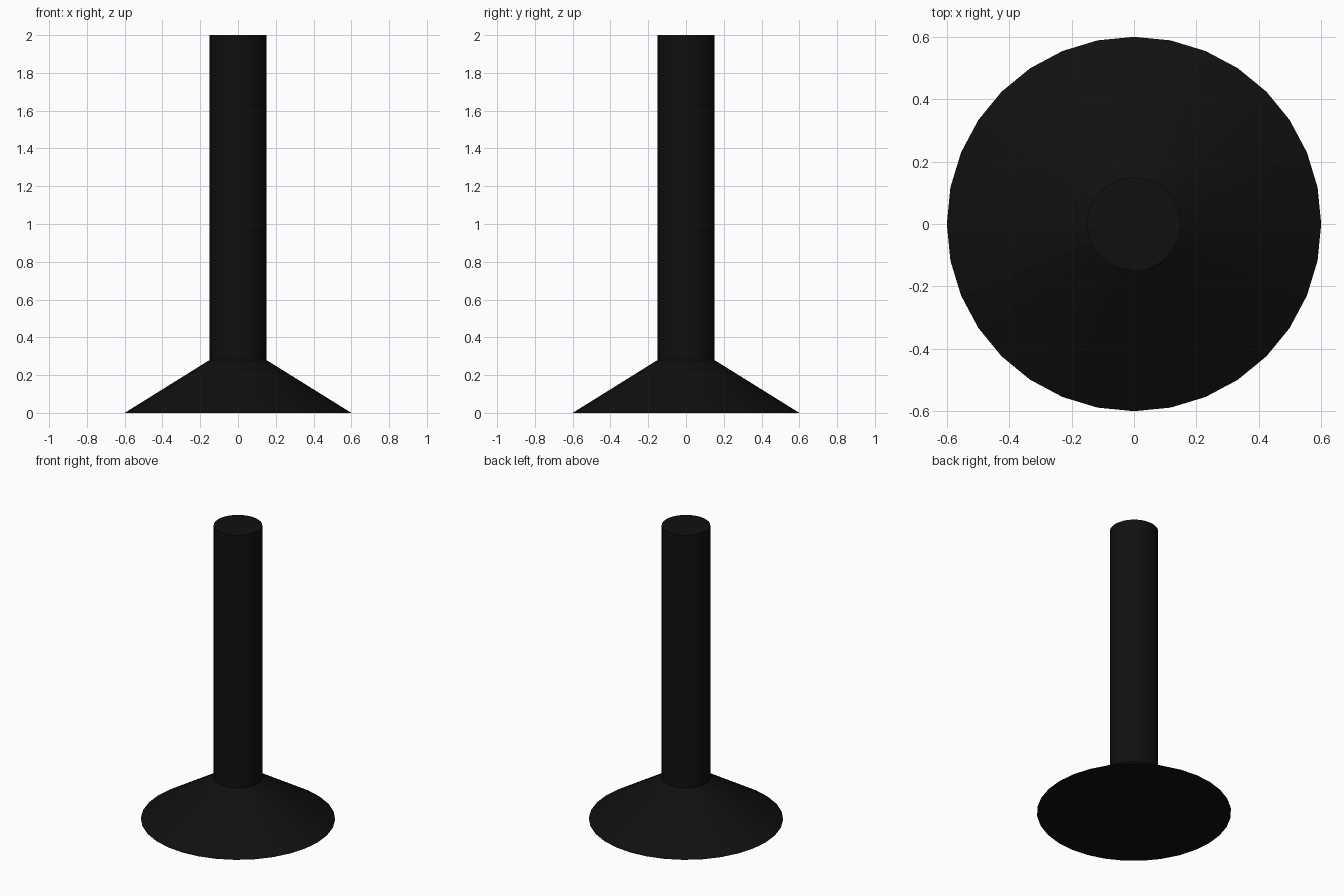
import bpy

if "Cube" in bpy.data.objects:
    bpy.data.objects.remove(bpy.data.objects["Cube"])

SIDES = 32

black = bpy.data.materials.new("black")
black.diffuse_color = (0.005, 0.005, 0.005, 1)
black.use_nodes = True
black.node_tree.nodes["Principled BSDF"].inputs["Base Color"].default_value = black.diffuse_color


def tapered(name, r_bottom, r_top, z0, z1):
    bpy.ops.mesh.primitive_cone_add(vertices=SIDES, radius1=r_bottom, radius2=r_top,
                                    depth=z1 - z0, location=(0, 0, (z0 + z1) / 2))
    obj = bpy.context.object
    obj.name = name
    obj.data.materials.append(black)
    return obj


# Flared conical foot
tapered("base", 0.6, 0.15, 0.0, 0.28)

# Upright post, seated on the foot
tapered("post", 0.15, 0.15, 0.28, 2.0)
